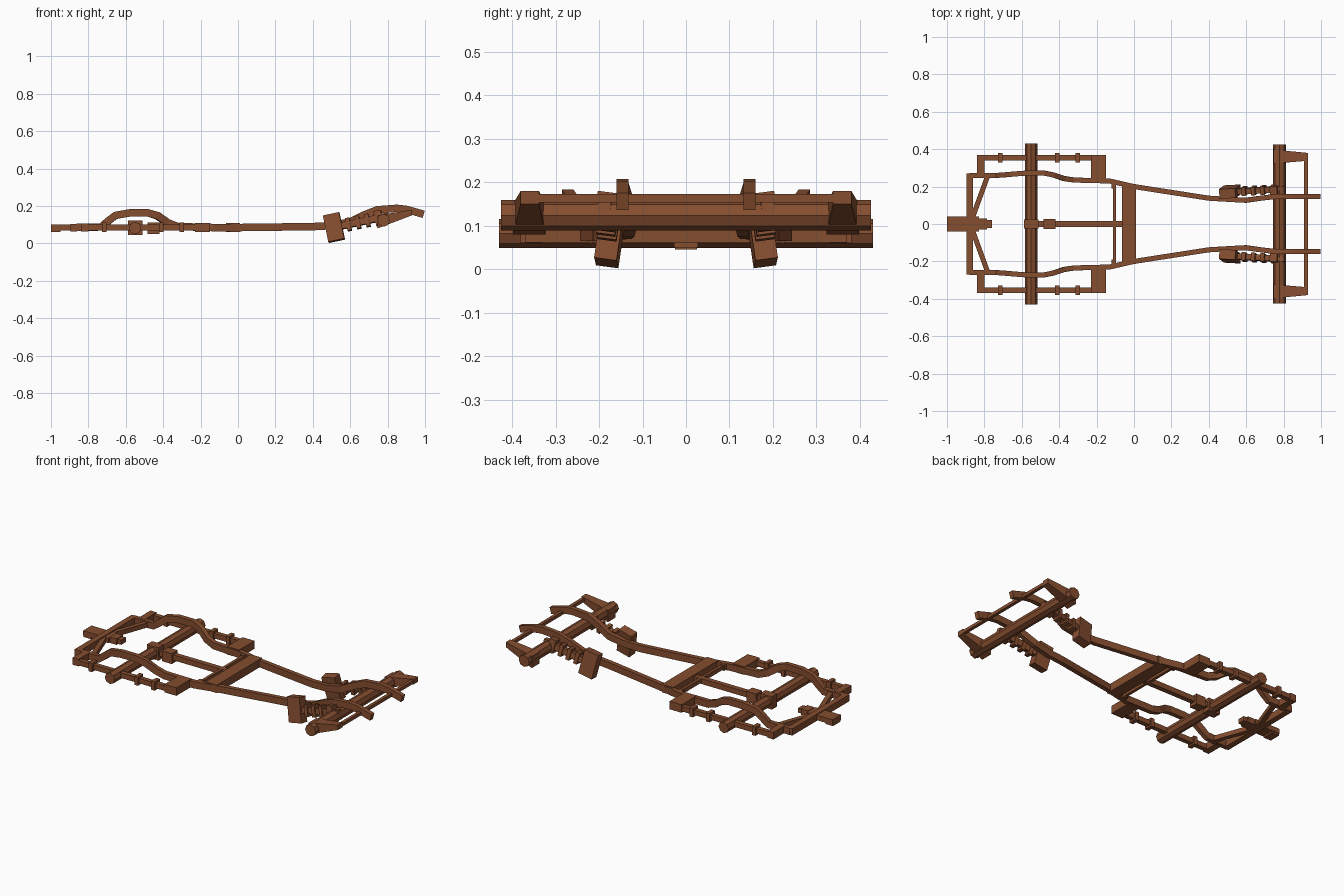
import bpy, bmesh, math
from mathutils import Vector, Matrix

if "Cube" in bpy.data.objects:
    bpy.data.objects.remove(bpy.data.objects["Cube"])

brown = bpy.data.materials.new("rust_brown")
brown.diffuse_color = (0.235, 0.075, 0.029, 1)
brown.use_nodes = True
brown.node_tree.nodes["Principled BSDF"].inputs["Base Color"].default_value = brown.diffuse_color


def finish(name, bm, mirror):
    bmesh.ops.recalc_face_normals(bm, faces=bm.faces)
    me = bpy.data.meshes.new(name)
    bm.to_mesh(me)
    bm.free()
    me.materials.append(brown)
    ob = bpy.data.objects.new(name, me)
    bpy.context.collection.objects.link(ob)
    if mirror:
        m = ob.modifiers.new("mirror", 'MIRROR')
        m.use_axis = (False, True, False)
        m.use_mirror_merge = False
    return ob


def loft(name, rings, mirror=False):
    """Skin a list of closed rings and cap both ends."""
    bm = bmesh.new()
    vs = [[bm.verts.new(p) for p in r] for r in rings]
    n = len(rings[0])
    for a, b in zip(vs, vs[1:]):
        for i in range(n):
            j = (i + 1) % n
            bm.faces.new((a[i], a[j], b[j], b[i]))
    bm.faces.new(vs[0])
    bm.faces.new(vs[-1])
    return finish(name, bm, mirror)


def box(name, x, y, z, mirror=False):
    ring = lambda px: [(px, y[0], z[0]), (px, y[1], z[0]), (px, y[1], z[1]), (px, y[0], z[1])]
    return loft(name, [ring(x[0]), ring(x[1])], mirror)


def sweep(name, path, w, h, mirror=False):
    """Sweep a w x h rectangle along a path, keeping it level sideways."""
    pts = [Vector(p) for p in path]
    rings = []
    for i, p in enumerate(pts):
        t = (pts[min(i + 1, len(pts) - 1)] - pts[max(i - 1, 0)]).normalized()
        side = Vector((0, 0, 1)).cross(t).normalized()
        up = t.cross(side)
        rings.append([p + side * a * w / 2 + up * b * h / 2
                      for a, b in ((-1, -1), (1, -1), (1, 1), (-1, 1))])
    return loft(name, rings, mirror)


def axle(name, x, z, r, half, sides, turn=0):
    ring = lambda y: [(x + r * math.cos(turn + k * math.tau / sides), y,
                       z + r * math.sin(turn + k * math.tau / sides)) for k in range(sides)]
    return loft(name, [ring(-half), ring(half)])


# main rails: kicked up over both axles
sweep("main_rail", [
    (-0.88, 0.26, 0.085), (-0.735, 0.26, 0.088), (-0.70, 0.262, 0.115), (-0.655, 0.266, 0.15),
    (-0.58, 0.272, 0.163), (-0.48, 0.272, 0.163), (-0.43, 0.262, 0.148), (-0.375, 0.243, 0.11),
    (-0.32, 0.235, 0.09), (-0.13, 0.23, 0.085), (0.0, 0.2, 0.085), (0.40, 0.138, 0.09),
    (0.50, 0.132, 0.095), (0.60, 0.127, 0.115), (0.67, 0.137, 0.15), (0.745, 0.146, 0.18),
    (0.85, 0.146, 0.188), (0.90, 0.146, 0.182), (0.993, 0.146, 0.156)], 0.027, 0.04, True)

# rear frame and crossmembers
box("rear_crossbar", (-0.895, -0.86), (-0.27, 0.27), (0.065, 0.105))
box("middle_crossmember", (-0.065, 0.01), (-0.215, 0.215), (0.062, 0.11))
box("thin_crossmember", (-0.112, -0.095), (-0.215, 0.215), (0.075, 0.1))
box("crossmember_bracket", (-0.12, -0.095), (0.19, 0.225), (0.07, 0.104), True)

# outer side rails with connectors and clamps
box("side_rail", (-0.84, -0.15), (0.34, 0.368), (0.07, 0.1), True)
box("side_rail_rear_connector", (-0.84, -0.80), (0.26, 0.37), (0.065, 0.107), True)
box("side_rail_front_connector", (-0.23, -0.15), (0.225, 0.37), (0.062, 0.11), True)
for x in (-0.715, -0.41, -0.30):
    box("side_rail_clamp", (x - 0.012, x + 0.012), (0.33, 0.38), (0.06, 0.112), True)

# tow plate and diagonal braces
box("tow_plate", (-1.0, -0.83), (-0.04, 0.04), (0.07, 0.1))
box("tow_foot", (-1.0, -0.95), (-0.035, 0.035), (0.06, 0.075))
box("tow_mount", (-0.83, -0.785), (-0.03, 0.03), (0.068, 0.104))
box("tow_nose", (-0.785, -0.76), (-0.022, 0.022), (0.072, 0.1))
sweep("diagonal_brace", [(-0.865, 0.03, 0.085), (-0.785, 0.25, 0.085)], 0.027, 0.028, True)

# rear axle, differential and drive shaft
axle("rear_axle", -0.55, 0.082, 0.033, 0.43, 8)
box("differential", (-0.588, -0.51), (-0.025, 0.025), (0.045, 0.122))
box("shaft_coupling", (-0.485, -0.42), (-0.028, 0.028), (0.05, 0.112))
box("drive_shaft", (-0.52, -0.06), (-0.015, 0.015), (0.068, 0.1))

# front axle with rising arms and a tie bar
axle("front_axle", 0.778, 0.124, 0.035, 0.425, 8)
arm = lambda x, y0, y1, z0, z1: [(x, y0, z0), (x, y1, z0), (x, y1, z1), (x, y0, z1)]
loft("front_arm", [arm(0.745, 0.323, 0.398, 0.08, 0.15),
                   arm(0.93, 0.338, 0.38, 0.15, 0.18)], True)
box("tie_bar", (0.91, 0.929), (-0.35, 0.35), (0.154, 0.173))

# tilted struts: lower block, rod and spring plates, all in one local frame
start = Vector((0.513, 0.173, 0.085))
along = Vector((0.27, 0.014, 0.057)).normalized()
side = Vector((-0.04, 1, 0.14))
side = (side - along * side.dot(along)).normalized()
frame = Matrix((along, side, along.cross(side))).transposed()


def strut_part(name, d0, d1, w, h):
    corners = ((-1, -1), (1, -1), (1, 1), (-1, 1))
    ring = lambda d: [start + frame @ Vector((d, a * w / 2, b * h / 2)) for a, b in corners]
    loft(name, [ring(d0), ring(d1)], True)


strut_part("strut_block", -0.044, 0.044, 0.052, 0.145)
strut_part("strut_rod", 0.04, 0.30, 0.03, 0.036)
for d in (0.08, 0.132, 0.183):
    strut_part("spring_plate", d - 0.011, d + 0.011, 0.044, 0.068)
strut_part("strut_top", 0.225, 0.265, 0.044, 0.078)
